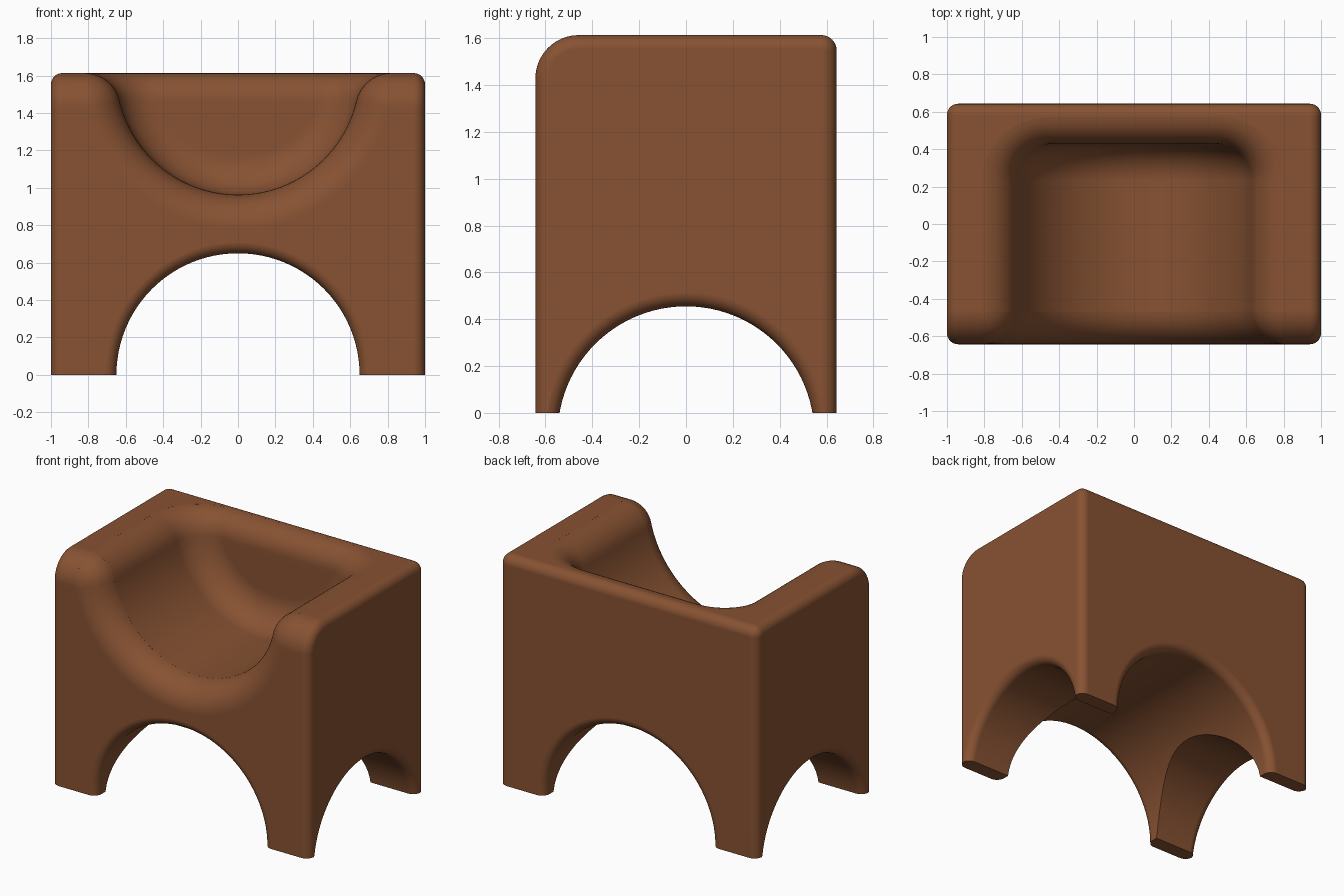
import bpy
import bmesh
from math import sin, cos, asin, acos, sqrt, radians, pi

cube = bpy.data.objects.get("Cube")
if cube:
    bpy.data.objects.remove(cube, do_unlink=True)

# Main dimensions
HALF_X, HALF_Y, TOP = 1.0, 0.643, 1.613
EDGE = 0.06          # small rounding of outer edges and arches
FRONT = 0.185        # large rounding of the front top edge
BOWL, LIP = 0.65, 0.19
BACK_Y, COVE, BACK_LIP = 0.43, 0.2, 0.147
LIP_X = sqrt((BOWL + LIP) ** 2 - LIP ** 2)
JOIN = asin(LIP / (BOWL + LIP))


def steps(a, b, n):
    return [a + (b - a) * i / n for i in range(n + 1)]


def loft(name, rings, cap_end=True):
    """Closed solid skinned through equal-length rings of points."""
    bm = bmesh.new()
    rows = [[bm.verts.new(p) for p in ring] for ring in rings]
    n = len(rows[0])
    for a, b in zip(rows, rows[1:]):
        for i in range(n):
            j = (i + 1) % n
            bm.faces.new((a[i], a[j], b[j], b[i]))
    bm.faces.new(rows[0])
    if cap_end:
        bm.faces.new(rows[-1])
    bmesh.ops.remove_doubles(bm, verts=bm.verts, dist=1e-5)
    bmesh.ops.recalc_face_normals(bm, faces=bm.faces)
    mesh = bpy.data.meshes.new(name)
    bm.to_mesh(mesh)
    bm.free()
    obj = bpy.data.objects.new(name, mesh)
    bpy.context.collection.objects.link(obj)
    return obj


# Body: side outline lofted across x, inset at both ends for rounded edges
def body_ring(x, inset):
    y, r_front, r_back = HALF_Y - inset, FRONT - inset, EDGE + 0.005 - inset
    pts = [(x, y, 0), (x, -y, 0)]
    for a in steps(0, pi / 2, 14):
        pts.append((x, -HALF_Y + FRONT - r_front * cos(a), TOP - FRONT + r_front * sin(a)))
    for a in steps(pi / 2, 0, 8):
        pts.append((x, HALF_Y - EDGE - 0.005 + r_back * cos(a),
                    TOP - EDGE - 0.005 + r_back * sin(a)))
    return pts


ends = [(HALF_X - EDGE + EDGE * sin(a), EDGE * (1 - cos(a))) for a in steps(0, pi / 2, 8)]
body = loft("stool_body", [body_ring(-x, i) for x, i in reversed(ends)]
            + [body_ring(x, i) for x, i in ends])


# Arch tunnels: cylinders that flare at both mouths
def arch(name, radius, centre_z, half, along_x):
    mouth = [(half - EDGE + EDGE * sin(a), radius + EDGE * (1 - cos(a)))
             for a in steps(0, pi / 2, 8)] + [(half + 0.1, radius + EDGE)]
    rings = []
    for t, r in [(-t, r) for t, r in reversed(mouth)] + mouth:
        ring = []
        for a in steps(0, 2 * pi, 96)[:-1]:
            s, z = r * cos(a), centre_z + r * sin(a)
            ring.append((t, s, z) if along_x else (s, t, z))
        rings.append(ring)
    return loft(name, rings)


front_arch = arch("front_arch_cutter", 0.65, 0, HALF_Y, False)
side_arch = arch("side_arch_cutter", 0.548, -0.093, HALF_X, True)


# Seat bowl: horizontal slices, coved into the back wall, flared at the lip
def bowl_ring(depth):
    d = max(depth, 0.0001)
    side = back = 0
    if d < BOWL * sin(JOIN):
        side = LIP_X - sqrt(LIP ** 2 - (LIP - d) ** 2) - sqrt(BOWL ** 2 - d ** 2)
    if d < BACK_LIP:
        back = BACK_LIP - sqrt(BACK_LIP ** 2 - (BACK_LIP - d) ** 2)
    if depth < 0:
        side, back = side + 0.02, back + 0.02
    inner = BOWL - COVE
    a_max = acos(max(0, min(1, (d - inner) / COVE)))
    half = []
    for a in steps(0, a_max, 14):
        x = sqrt(max(0, (inner + COVE * cos(a)) ** 2 - d * d))
        half.append((x + side * cos(a), BACK_Y - COVE + (COVE + back) * sin(a), TOP - depth))
    half.insert(0, (half[0][0], -HALF_Y + FRONT - 0.02, TOP - depth))
    return half + [(-x, y, z) for x, y, z in reversed(half)]


lip_end = acos(1 - BOWL * sin(JOIN) / LIP)
depths = [-0.15] + [LIP * (1 - cos(a)) for a in steps(radians(2), lip_end, 10)]
depths += [BOWL * sin(a) for a in steps(JOIN, pi / 2, 26)[1:]]
bowl = loft("bowl_cutter", [bowl_ring(d) for d in depths], cap_end=False)


# Front lip: bowl outline growing outward towards the front face
def lip_ring(y, grow):
    half = []
    for a in steps(0, pi / 2 - JOIN, 28):
        half.append(((BOWL + grow) * sin(a), y, TOP - (BOWL + grow) * cos(a)))
    for a in steps(JOIN, radians(88), 10)[1:]:
        half.append((LIP_X - (LIP - grow) * cos(a), y, TOP - LIP + (LIP - grow) * sin(a)))
    half.append((LIP_X + 0.05, y, TOP + 0.2))
    return half + [(-x, y, z) for x, y, z in reversed(half[1:])]


lip_rows = [(-HALF_Y + FRONT - FRONT * sin(a), FRONT * (1 - cos(a)))
            for a in steps(radians(3), pi / 2, 14)] + [(-HALF_Y - 0.08, FRONT)]
front_lip = loft("front_lip_cutter", [lip_ring(y, g) for y, g in lip_rows])

# Carve the body
bpy.context.view_layer.objects.active = body
body.select_set(True)
for cutter in (front_arch, side_arch, bowl, front_lip):
    cutter.hide_render = True
    mod = body.modifiers.new("carve", 'BOOLEAN')
    mod.operation = 'DIFFERENCE'
    mod.solver = 'EXACT'
    mod.object = cutter
    bpy.ops.object.modifier_apply(modifier=mod.name)
    bpy.data.objects.remove(cutter, do_unlink=True)

# Warm brown colour
brown = bpy.data.materials.new("warm_brown")
brown.use_nodes = True
colour = (0.242, 0.084, 0.032, 1)
brown.diffuse_color = colour
brown.node_tree.nodes["Principled BSDF"].inputs["Base Color"].default_value = colour
body.data.materials.clear()
body.data.materials.append(brown)
for face in body.data.polygons:
    face.material_index = 0

# Smooth shading with crisp leg soles and groins
bpy.ops.object.shade_smooth_by_angle(angle=radians(32))
weighted = body.modifiers.new("even_shading", 'WEIGHTED_NORMAL')
weighted.keep_sharp = True
